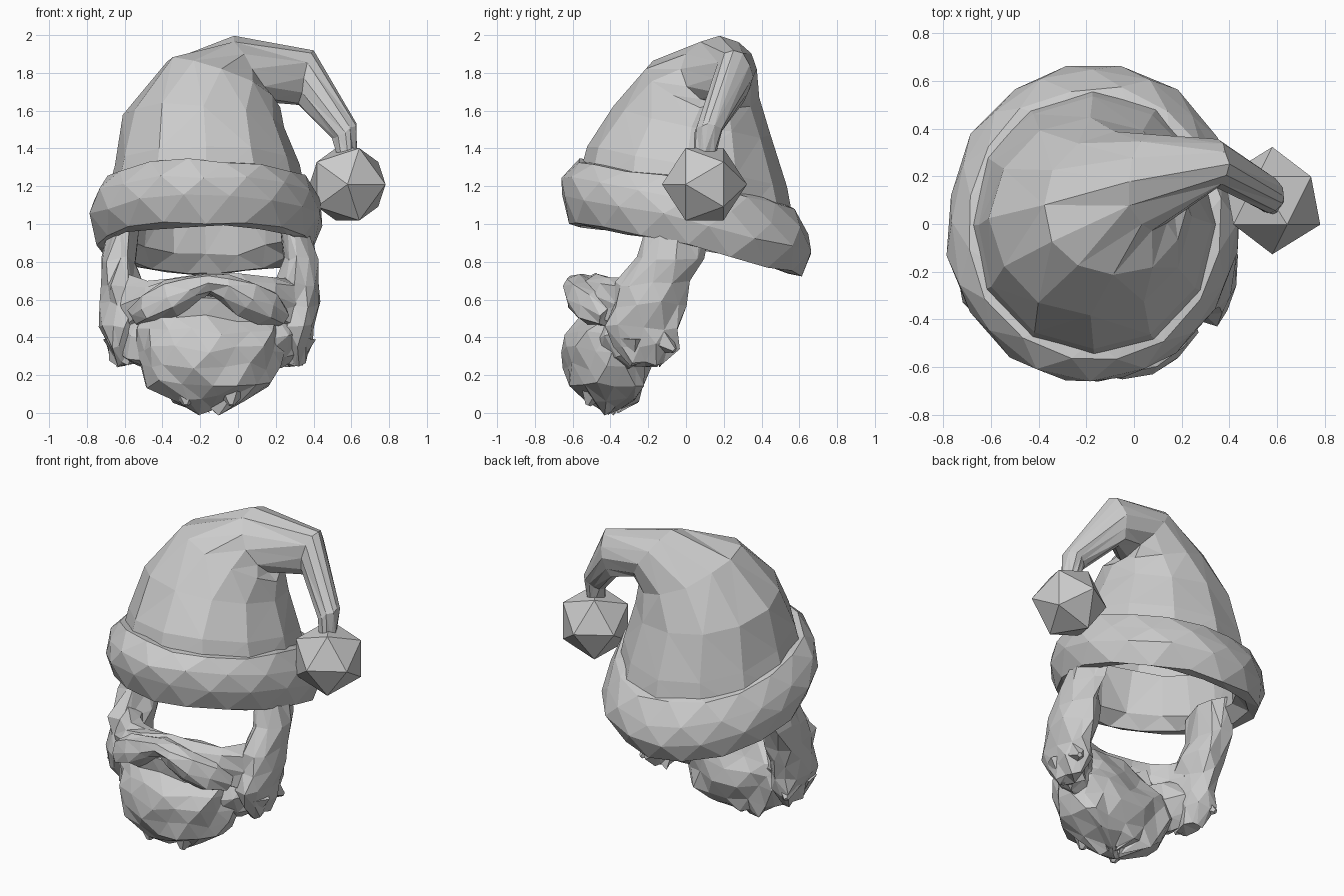
import bpy, bmesh, math, random
from mathutils import Vector

if "Cube" in bpy.data.objects:
    bpy.data.objects.remove(bpy.data.objects["Cube"])

random.seed(4)
CX = -0.155         # centre line of the head
TAU = 2 * math.pi


def loft(name, rings, jitter=0.0, caps=True, loop=False):
    """Skin a list of equal-length closed rings into one flat-shaded mesh."""
    bm = bmesh.new()
    rows = []
    for ring in rings:
        row = []
        for p in ring:
            j = Vector([random.uniform(-jitter, jitter) for _ in range(3)])
            row.append(bm.verts.new(Vector(p) + j))
        rows.append(row)
    n = len(rows[0])
    for k in range(len(rows) if loop else len(rows) - 1):
        a, b = rows[k], rows[(k + 1) % len(rows)]
        for i in range(n):
            bm.faces.new((a[i], a[(i + 1) % n], b[(i + 1) % n], b[i]))
    if caps and not loop:
        bm.faces.new(rows[0])
        bm.faces.new(rows[-1])
    bmesh.ops.triangulate(bm, faces=bm.faces[:])
    bmesh.ops.recalc_face_normals(bm, faces=bm.faces[:])
    me = bpy.data.meshes.new(name)
    bm.to_mesh(me)
    bm.free()
    ob = bpy.data.objects.new(name, me)
    bpy.context.collection.objects.link(ob)
    return ob


def ellipse(c, u, v, n, phase=0.0):
    c, u, v = Vector(c), Vector(u), Vector(v)
    return [c + u * math.cos(TAU * (i + phase) / n) + v * math.sin(TAU * (i + phase) / n)
            for i in range(n)]


def tube(name, half, n=8, jitter=0.02):
    """Tube along a half path (x, y, z, depth, height) mirrored about the centre line."""
    path = [(-p[0],) + p[1:] for p in reversed(half[1:])] + half
    rings = []
    for k, p in enumerate(path):
        a = Vector(path[max(k - 1, 0)][:3])
        b = Vector(path[min(k + 1, len(path) - 1)][:3])
        t = (b - a).normalized()
        side = t.cross(Vector((0, 0, 1))).normalized()
        up = side.cross(t)
        rings.append(ellipse((p[0] + CX, p[1], p[2]), side * p[3], up * p[4], n))
    return loft(name, rings, jitter)


# Hat crown: cone bending over to the right and drooping to a thin tip
crown = [  # x, y, z, in-plane radius, depth radius, bend angle, front lift
    (-0.17, 0.00, 1.08, 0.55, 0.58, 0, 0.22),
    (-0.17, 0.00, 1.31, 0.49, 0.53, 0, 0.20),
    (-0.18, 0.03, 1.55, 0.43, 0.41, 4, 0.20),
    (-0.08, 0.08, 1.745, 0.325, 0.30, 22, 0.25),
    (0.08, 0.17, 1.82, 0.205, 0.20, 58, 0.0),
    (0.355, 0.25, 1.775, 0.155, 0.10, 105, 0.0),
    (0.565, 0.12, 1.49, 0.075, 0.075, 146, 0.0),
    (0.575, 0.10, 1.36, 0.05, 0.055, 180, 0.0)]
rings = []
for x, y, z, r, d, ang, lift in crown:
    a = math.radians(ang)
    rings.append(ellipse((x, y, z), (r * math.cos(a), 0, -r * math.sin(a)),
                         (0, d, -lift * d), 12))
loft("hat_crown", rings, 0.008, caps=False)

# Fur brim: bulging band, lower at the back
profile = [(0.50, -0.08), (0.56, -0.155), (0.62, -0.16), (0.665, -0.03),
           (0.65, 0.08), (0.58, 0.18), (0.48, 0.20)]
seg = 16
rings = []
for i in range(seg):
    a = TAU * i / seg
    ring = []
    for k, (r, dz) in enumerate(profile):
        aa = a + (0.5 * TAU / seg if k % 2 else 0)
        y = r * math.sin(aa)
        ring.append((-0.17 + 0.925 * r * math.cos(aa), y,
                     1.025 + dz - 0.225 * y + 0.02 * math.cos(aa) ** 2))
    rings.append(ring)
loft("hat_brim", rings, 0.014, loop=True)

# Pompom
bpy.ops.mesh.primitive_ico_sphere_add(subdivisions=1, radius=0.225,
                                      location=(0.58, 0.098, 1.21),
                                      rotation=(math.pi / 2, 0, 0))
bpy.context.object.name = "pompom"

# Chin beard: rounded lumpy front, flat back, filled up to the lip
chin = [  # z, half width, front y, back y
    (0.01, 0.04, -0.42, -0.36), (0.07, 0.20, -0.55, -0.24), (0.15, 0.33, -0.61, -0.21),
    (0.25, 0.38, -0.645, -0.20), (0.34, 0.39, -0.65, -0.21), (0.43, 0.38, -0.63, -0.24),
    (0.50, 0.36, -0.555, -0.28), (0.62, 0.29, -0.56, -0.36)]
rings = []
for k, (z, w, f, b) in enumerate(chin):
    ring = []
    for i in range(16):
        a = TAU * (i + 0.5 * (k % 2)) / 16
        s, c = math.sin(a), math.cos(a)
        c = math.copysign(abs(c) ** 0.9, c)
        back = (b + 0.38) * abs(s) ** 0.5
        ring.append((CX + w * c, -0.38 + (back if s > 0 else s * (-0.38 - f)), z))
    rings.append(ring)
loft("chin_beard", rings, 0.024)

# Moustache, the cheek hair behind it and the jaw hair joining chin to sideburns
tube("moustache", [(0, -0.555, 0.68, 0.075, 0.06), (0.09, -0.56, 0.66, 0.085, 0.075),
                   (0.20, -0.54, 0.61, 0.095, 0.095), (0.30, -0.49, 0.56, 0.09, 0.09),
                   (0.38, -0.41, 0.51, 0.05, 0.06)], jitter=0.014)
tube("cheek_hair", [(0, -0.49, 0.665, 0.07, 0.06), (0.17, -0.47, 0.65, 0.08, 0.08),
                    (0.30, -0.42, 0.61, 0.09, 0.10), (0.40, -0.32, 0.58, 0.09, 0.15),
                    (0.45, -0.20, 0.57, 0.08, 0.15)], jitter=0.018)
tube("jaw_hair", [(0, -0.38, 0.36, 0.10, 0.16), (0.22, -0.38, 0.37, 0.12, 0.16),
                  (0.35, -0.33, 0.40, 0.11, 0.16), (0.44, -0.23, 0.44, 0.09, 0.15)],
     jitter=0.018)

# Sideburns running from the beard up into the hat
side = [  # z, x, y, half width, half depth
    (0.26, 0.46, -0.22, 0.05, 0.09), (0.35, 0.465, -0.21, 0.09, 0.16),
    (0.46, 0.465, -0.23, 0.105, 0.19), (0.57, 0.47, -0.20, 0.105, 0.19),
    (0.68, 0.47, -0.17, 0.105, 0.20), (0.81, 0.475, -0.09, 0.09, 0.17),
    (1.00, 0.45, -0.04, 0.07, 0.18)]
for s, nm in ((-1, "left"), (1, "right")):
    loft("sideburn_" + nm,
         [ellipse((CX + s * x, y, z), (w, 0, 0), (0, d, 0), 10, 0.5 * (k % 2))
          for k, (z, x, y, w, d) in enumerate(side)], 0.022)

# Pointed hair tufts: base, tip, base radius
tufts = [((0.12, -0.48, 0.14), (0.12, -0.52, 0.04), 0.10),
         ((0.47, -0.15, 0.40), (0.52, -0.06, 0.33), 0.09),
         ((0.48, -0.28, 0.40), (0.46, -0.28, 0.25), 0.09)]
for k, (b, t, r) in enumerate(tufts):
    for s, nm in ((-1, "left"), (1, "right")):
        base = Vector((CX + s * b[0], b[1], b[2]))
        tip = Vector((CX + s * t[0], t[1], t[2]))
        d = (tip - base).normalized()
        u = d.orthogonal().normalized()
        v = d.cross(u)
        loft(f"tuft_{k + 1}_{nm}",
             [ellipse(base, u * r, v * r, 5), ellipse(tip, u * 0.015, v * 0.015, 5)])
